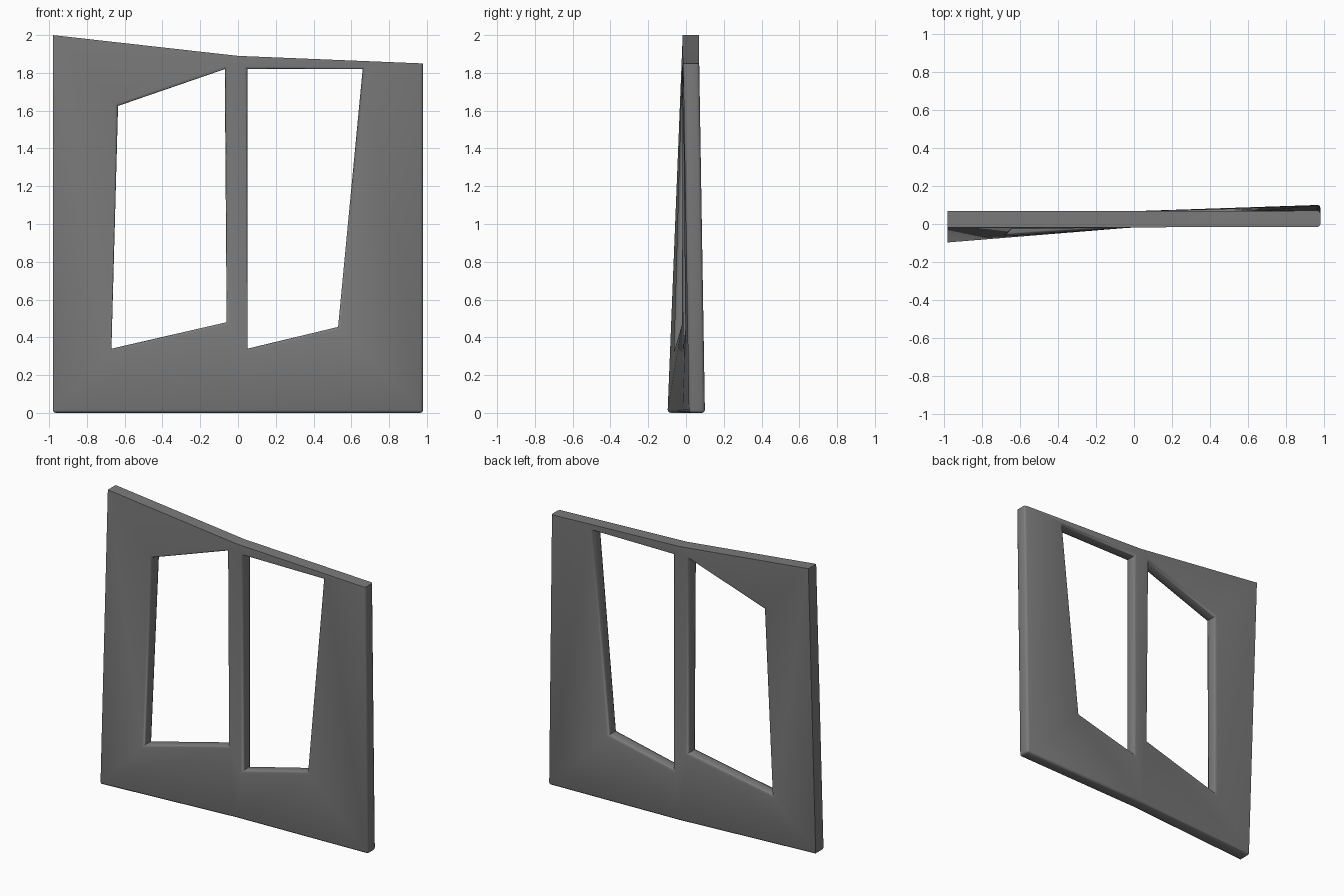
import bpy
import bmesh
import math

if "Cube" in bpy.data.objects:
    bpy.data.objects.remove(bpy.data.objects["Cube"], do_unlink=True)

HALF, THICK = 0.98, 0.085


def warp(x, z):
    """Depth of the panel's middle: straight along the top, twisted at the foot."""
    swing = 0.08 if x < 0 else 0.033
    return 0.025 + swing * x / HALF * (1 - z / 2)


# Outline and the two window openings, as (x, z)
points = {
    "A": (-HALF, 0), "B": (0, 0), "C": (HALF, 0),
    "D": (HALF, 1.85), "E": (0, 1.89), "F": (-HALF, 2),
    "a": (-0.67, 0.34), "b": (-0.06, 0.48), "c": (-0.07, 1.82), "d": (-0.635, 1.625),
    "p": (0.05, 0.34), "q": (0.53, 0.455), "r": (0.66, 1.82), "s": (0.05, 1.82),
}
faces = ["ABba", "Bpb", "bpsc", "Ecs", "EFdc", "FAad", "BCqp", "CDrq", "DEsr"]

# Front face, then thickness
bm = bmesh.new()
verts = {k: bm.verts.new((x, warp(x, z) - THICK / 2, z)) for k, (x, z) in points.items()}
sheet = [bm.faces.new([verts[k] for k in names]) for names in faces]
grown = bmesh.ops.extrude_face_region(bm, geom=sheet, use_keep_orig=True)["geom"]
bmesh.ops.translate(bm, vec=(0, THICK, 0), verts=[g for g in grown if isinstance(g, bmesh.types.BMVert)])
bmesh.ops.recalc_face_normals(bm, faces=bm.faces)


def rounded(edge):
    """Rims, outer sides and foot are rounded; the top edge stays crisp."""
    u, v = (w.co for w in edge.verts)
    if edge.calc_face_angle(0) < math.radians(60):
        return False
    if abs(u.y - v.y) > THICK * 0.9:
        return u.z < 0.01 and abs(u.x) > 0.9
    return min(u.z, v.z) < 1.84


bmesh.ops.bevel(bm, geom=[e for e in bm.edges if rounded(e)], offset=0.015,
                segments=2, profile=0.5, affect='EDGES', clamp_overlap=True)

mesh = bpy.data.meshes.new("window_frame")
bm.to_mesh(mesh)
bm.free()
frame = bpy.data.objects.new("window_frame", mesh)
bpy.context.collection.objects.link(frame)

# Plain grey finish
grey = bpy.data.materials.new("mid_grey")
grey.use_nodes = True
colour = (0.2, 0.2, 0.2, 1)
grey.diffuse_color = colour
grey.node_tree.nodes["Principled BSDF"].inputs["Base Color"].default_value = colour
mesh.materials.append(grey)

bpy.ops.object.select_all(action='DESELECT')
frame.select_set(True)
bpy.context.view_layer.objects.active = frame
bpy.ops.object.shade_smooth_by_angle(angle=math.radians(60))
